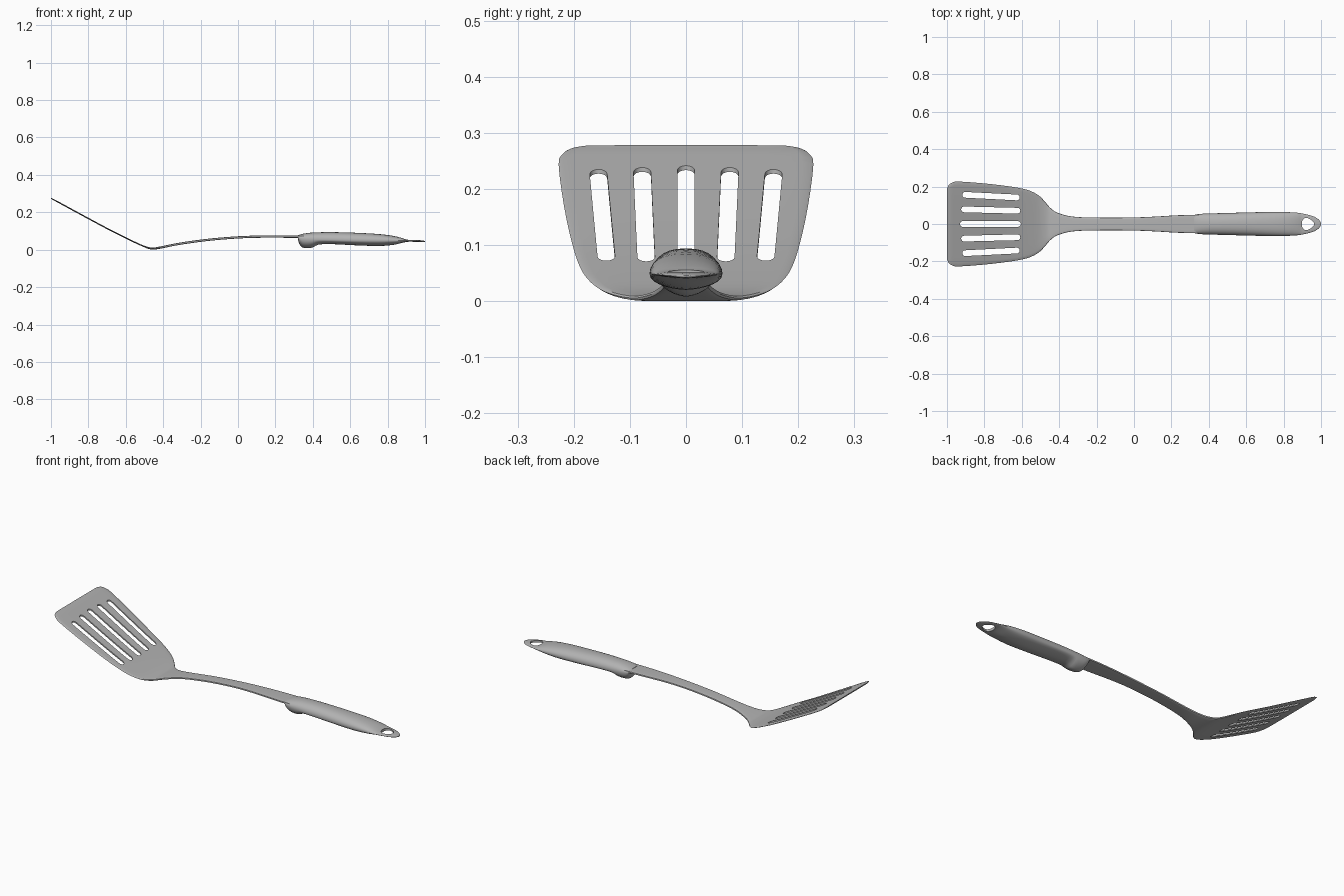
import bpy, bmesh, math

if "Cube" in bpy.data.objects:
    bpy.data.objects.remove(bpy.data.objects["Cube"])

grey = bpy.data.materials.new("light grey")
grey.diffuse_color = (0.45, 0.45, 0.45, 1)
grey.use_nodes = True
grey.node_tree.nodes["Principled BSDF"].inputs["Base Color"].default_value = grey.diffuse_color


def spline(pts, steps):
    """Catmull-Rom through tuples of any length."""
    out = []
    for i in range(len(pts) - 1):
        a, b, c, d = (pts[max(0, min(len(pts) - 1, i + k))] for k in (-1, 0, 1, 2))
        for s in range(steps):
            t = s / steps
            out.append(tuple(0.5 * (2 * q + (r - p) * t + (2 * p - 5 * q + 4 * r - s4) * t * t
                             + (3 * q - p - 3 * r + s4) * t ** 3)
                             for p, q, r, s4 in zip(a, b, c, d)))
    return out + [pts[-1]]


def finish(name, bm):
    bmesh.ops.recalc_face_normals(bm, faces=bm.faces)
    me = bpy.data.meshes.new(name)
    bm.to_mesh(me)
    bm.free()
    ob = bpy.data.objects.new(name, me)
    bpy.context.collection.objects.link(ob)
    me.materials.append(grey)
    return ob


def loft(name, stations, n, e_side, e_up, e_low):
    """Stations: x, half width, top z, widest z, bottom z."""
    bm = bmesh.new()
    rings = []
    for x, w, zt, zm, zb in stations:
        ring = []
        for k in range(n):
            a = 2 * math.pi * k / n
            c, s = math.cos(a), math.sin(a)
            up = s >= 0
            e = e_side if up else e_low
            y = w * math.copysign(abs(c) ** e, c) if abs(c) > 1e-6 else 0
            h = abs(s) ** e_up if abs(s) > 1e-6 else 0
            z = zm + (zt - zm) * h if up else zm - (zm - zb) * h
            ring.append(bm.verts.new((x, y, z)))
        rings.append(ring)
    for r, q in zip(rings, rings[1:]):
        for k in range(n):
            j = (k + 1) % n
            bm.faces.new((r[k], r[j], q[j], q[k]))
    bm.faces.new(rings[0])
    bm.faces.new(rings[-1])
    return finish(name, bm)


def prism(bm, outline, z0=-0.3, z1=0.6):
    lo = [bm.verts.new((x, y, z0)) for x, y in outline]
    hi = [bm.verts.new((x, y, z1)) for x, y in outline]
    bm.faces.new(lo)
    bm.faces.new(hi)
    for k in range(len(lo)):
        j = (k + 1) % len(lo)
        bm.faces.new((lo[k], lo[j], hi[j], hi[k]))


def cut(ob, bm):
    cutter = finish("cutter", bm)
    cutter.hide_render = True
    mod = ob.modifiers.new("cut", 'BOOLEAN')
    mod.operation = 'DIFFERENCE'
    mod.solver = 'EXACT'
    mod.object = cutter
    select(ob)
    bpy.ops.object.modifier_apply(modifier=mod.name)
    bpy.data.objects.remove(cutter)


def select(ob):
    bpy.ops.object.select_all(action='DESELECT')
    ob.select_set(True)
    bpy.context.view_layer.objects.active = ob


# Slotted blade running into the shaft: x, half width, middle z, half thickness
strip = [(-1.0, .185, .275, .003), (-.992, .207, .271, .003), (-.975, .22, .262, .004),
         (-.94, .227, .243, .004), (-.80, .217, .167, .004), (-.68, .203, .103, .004),
         (-.60, .19, .063, .004), (-.55, .175, .039, .004), (-.51, .153, .021, .004),
         (-.48, .124, .010, .005), (-.455, .094, .0055, .0055), (-.43, .072, .009, .006),
         (-.40, .057, .0145, .006), (-.35, .043, .025, .006), (-.28, .036, .037, .006),
         (-.15, .034, .054, .006), (0, .035, .066, .006), (.12, .040, .070, .006),
         (.24, .047, .070, .006), (.36, .050, .069, .006)]
blade = loft("blade_and_shaft",
             [(x, w, z + t, z, z - t) for x, w, z, t in spline(strip, 3)], 20, .45, .4, .45)

# Five slightly fanned slots with rounded ends
slots = bmesh.new()
for i in range(-2, 3):
    y_tip, y_neck, r = i * .078, i * .071, .0155
    x_tip, x_neck = -.93 + .006 * abs(i), -.605 - .003 * abs(i)
    outline = []
    for k in range(9):
        a = math.pi / 2 + math.pi * k / 8
        outline.append((x_tip + r + r * math.cos(a), y_tip + r * math.sin(a)))
    for k in range(9):
        a = -math.pi / 2 + math.pi * k / 8
        outline.append((x_neck - r + r * math.cos(a), y_neck + r * math.sin(a)))
    prism(slots, outline)
cut(blade, slots)

# Grip with thumb stop underneath and a thin flat tail
grip = [(.32, .046, .077, .068, .060), (.328, .050, .080, .064, .030),
        (.345, .053, .085, .060, .012), (.37, .055, .089, .057, .008),
        (.40, .056, .092, .055, .012), (.43, .057, .093, .054, .027),
        (.50, .059, .094, .052, .030), (.62, .062, .091, .050, .024),
        (.75, .065, .084, .049, .020), (.83, .063, .074, .049, .026),
        (.875, .060, .063, .048, .036), (.90, .056, .055, .048, .041),
        (.94, .047, .053, .047, .041), (.97, .036, .051, .046, .041),
        (.99, .021, .049, .045, .041), (.998, .009, .047, .045, .042), (1.0, .002, .046, .045, .043)]
handle = loft("handle_grip", spline(grip, 3), 28, .85, .9, 1.25)

# Hanging hole, wider toward the grip
hole = bmesh.new()
ring = []
for k in range(20):
    a = 2 * math.pi * k / 20
    ring.append((.93 + .033 * math.cos(a), .031 * math.sin(a) * (1 - .35 * math.cos(a))))
prism(hole, ring)
cut(handle, hole)

for ob in (blade, handle):
    select(ob)
    bpy.ops.object.shade_smooth_by_angle(angle=math.radians(35))
